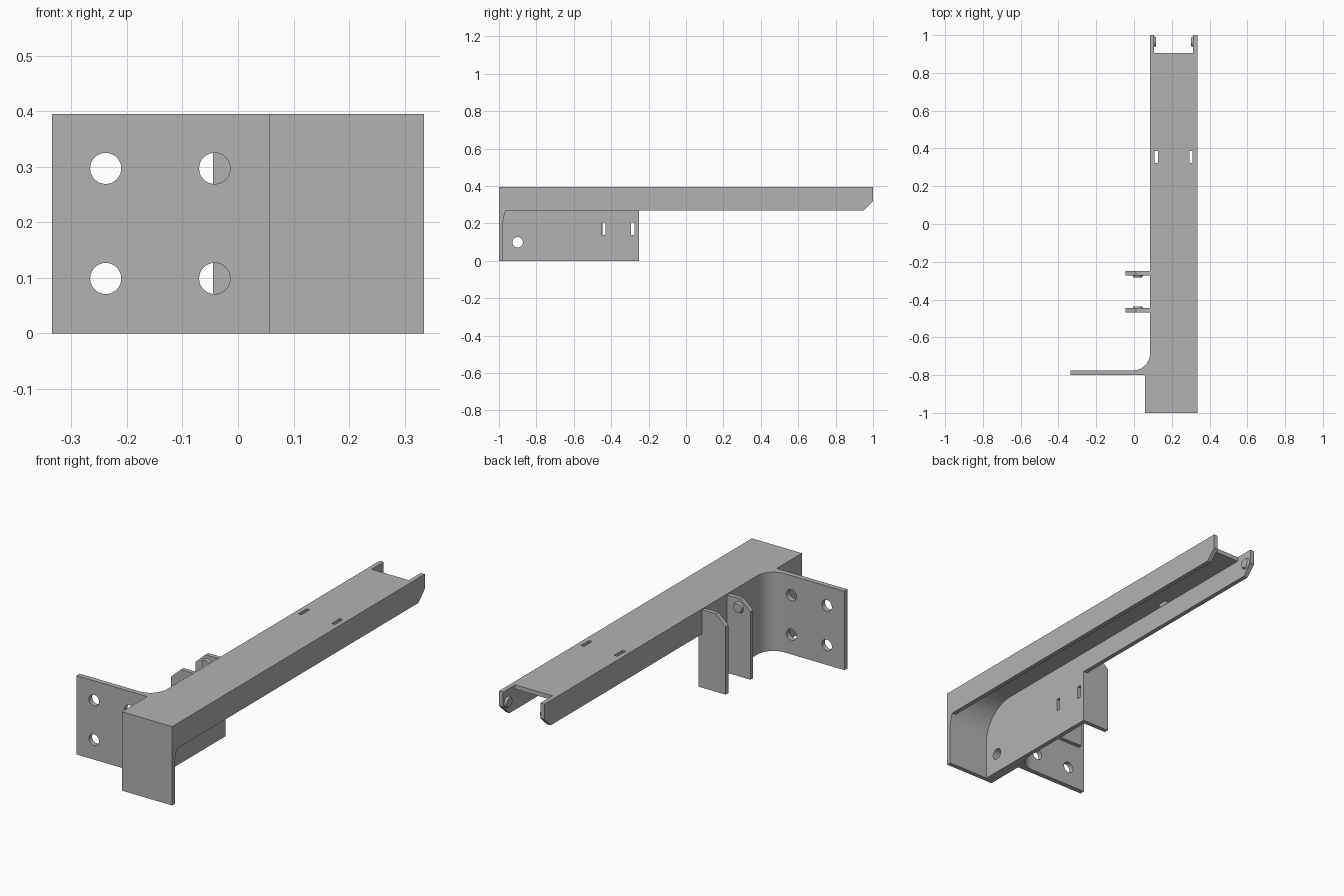
import bpy
import bmesh
import math
from mathutils import Matrix, Vector

old = bpy.data.objects.get("Cube")
if old:
    bpy.data.objects.remove(old, do_unlink=True)

steel = bpy.data.materials.new("plain grey steel")
steel.use_nodes = True
steel.diffuse_color = (0.45, 0.45, 0.45, 1)
steel.node_tree.nodes["Principled BSDF"].inputs["Base Color"].default_value = (0.45, 0.45, 0.45, 1)

# Main dimensions
T = 0.022                       # sheet thickness
TOP, LIP = 0.395, 0.27          # top of the beam, lower edge of its sides
XL, XR = 0.085, 0.335           # outer faces of the beam
BACK, FRONT = 1.0, -1.0
FILLET = 0.175                  # inner bend between front plate and top


def make(name, bm):
    bmesh.ops.recalc_face_normals(bm, faces=bm.faces)
    mesh = bpy.data.meshes.new(name)
    bm.to_mesh(mesh)
    bm.free()
    mesh.materials.append(steel)
    obj = bpy.data.objects.new(name, mesh)
    bpy.context.collection.objects.link(obj)
    return obj


def extrude(name, points, axis, lo, hi):
    """Extrude a 2D outline along an axis: x takes (y, z), y takes (x, z), z takes (x, y)."""
    place = {"x": lambda a, b: (lo, a, b),
             "y": lambda a, b: (a, lo, b),
             "z": lambda a, b: (a, b, lo)}[axis]
    step = Vector([hi - lo if axis == k else 0 for k in "xyz"])
    bm = bmesh.new()
    face = bm.faces.new([bm.verts.new(place(*p)) for p in points])
    res = bmesh.ops.extrude_face_region(bm, geom=[face])
    verts = [g for g in res["geom"] if isinstance(g, bmesh.types.BMVert)]
    bmesh.ops.translate(bm, verts=verts, vec=step)
    return make(name, bm)


def arc(cx, cy, r, start, end, n=16):
    return [(cx + r * math.cos(math.radians(start + (end - start) * i / n)),
             cy + r * math.sin(math.radians(start + (end - start) * i / n)))
            for i in range(n + 1)]


def rod(bm, center, axis, r1, r2, depth):
    rot = Vector((0, 0, 1)).rotation_difference(Vector(axis)).to_matrix().to_4x4()
    bmesh.ops.create_cone(bm, cap_ends=True, segments=32, radius1=r1, radius2=r2,
                          depth=depth, matrix=Matrix.Translation(center) @ rot)


def box(bm, center, size):
    bmesh.ops.create_cube(bm, size=1, matrix=Matrix.Translation(center) @ Matrix.Diagonal((*size, 1)))


def cut(obj, bm):
    """Cut the shapes out of the object and bake the result."""
    cutter = make("cutter", bm)
    cutter.hide_render = True
    mod = obj.modifiers.new("holes", "BOOLEAN")
    mod.operation, mod.solver, mod.object = "DIFFERENCE", "EXACT", cutter
    graph = bpy.context.evaluated_depsgraph_get()
    mesh = bpy.data.meshes.new_from_object(obj.evaluated_get(graph))
    obj.modifiers.clear()
    obj.data = mesh
    bpy.data.objects.remove(cutter, do_unlink=True)


def smooth(obj):
    bpy.ops.object.select_all(action="DESELECT")
    obj.select_set(True)
    bpy.context.view_layer.objects.active = obj
    bpy.ops.object.shade_smooth_by_angle(angle=math.radians(25))


# Top and front sheet with the large inner bend
bend = arc(FRONT + T + FILLET, TOP - T - FILLET, FILLET, 180, 90)
top_and_front = extrude("top_and_front_sheet",
                        [(FRONT, 0), (FRONT + T, 0), *bend, (0.905, TOP - T), (0.905, TOP), (FRONT, TOP)],
                        "x", XL + T, XR - T)
bm = bmesh.new()
for x in (0.118, 0.302):
    box(bm, (x, 0.355, TOP), (0.018, 0.065, 0.1))
cut(top_and_front, bm)

# Beam sides with a chamfered rear corner
tail = [(0.95, LIP), (BACK, LIP + 0.05), (BACK, TOP), (FRONT, TOP)]
lip_angle = math.degrees(math.asin((LIP - (TOP - T - FILLET)) / FILLET))
low_bend = arc(FRONT + T + FILLET, TOP - T - FILLET, FILLET, 180, 180 - lip_angle, 6)
left_side = extrude("left_side", [(FRONT, 0), (FRONT + T, 0), *low_bend, *tail], "x", XR - T, XR)
right_side = extrude("right_side", [(FRONT, 0), (-0.25, 0), (-0.25, LIP), *tail], "x", XL, XL + T)


def pin_hole():
    hole = bmesh.new()
    rod(hole, (0.08, -0.9, 0.1), (1, 0, 0), 0.028, 0.028, 0.2)
    return hole


bm = pin_hole()
for y in (-0.44, -0.285):
    box(bm, (XL, y, 0.172), (0.1, 0.02, 0.065))
cut(right_side, bm)

# Mounting flange, bent out of the right side
mount = extrude("mounting_flange",
                [(XL, FRONT), (0.057, FRONT), (0.057, -0.8), (-0.335, -0.8), (-0.335, -0.775),
                 *arc(XL - 0.09, -0.685, 0.09, -90, 0)], "z", 0, TOP)
bm = pin_hole()
for x in (-0.238, -0.042):
    for z in (0.099, 0.297):
        rod(bm, (x, -0.79, z), (0, 1, 0), 0.028, 0.028, 0.1)
cut(mount, bm)

# Pair of bracket plates with a chamfered outer corner
outline = [(XL, 0), (-0.045, 0), (-0.045, TOP - 0.055), (0.01, TOP - 0.005), (XL, TOP - 0.005)]
for name, y in (("front", -0.468), ("rear", -0.25 - T)):
    extrude(name + "_bracket_plate", outline, "y", y, y + T)

# Shallow tapered buttons on the brackets and on the beam end
buttons = {
    "front_bracket_button": ((0.02, -0.441, 0.345), (0, 1, 0)),
    "rear_bracket_button": ((0.02, -0.277, 0.345), (0, -1, 0)),
    "right_end_button": ((XL + T + 0.005, 0.965, 0.332), (1, 0, 0)),
    "left_end_button": ((XR - T - 0.005, 0.965, 0.332), (-1, 0, 0)),
}
for name, (center, axis) in buttons.items():
    bm = bmesh.new()
    rod(bm, center, axis, 0.028, 0.023, 0.011)
    smooth(make(name, bm))

for part in (top_and_front, left_side, right_side, mount):
    smooth(part)
